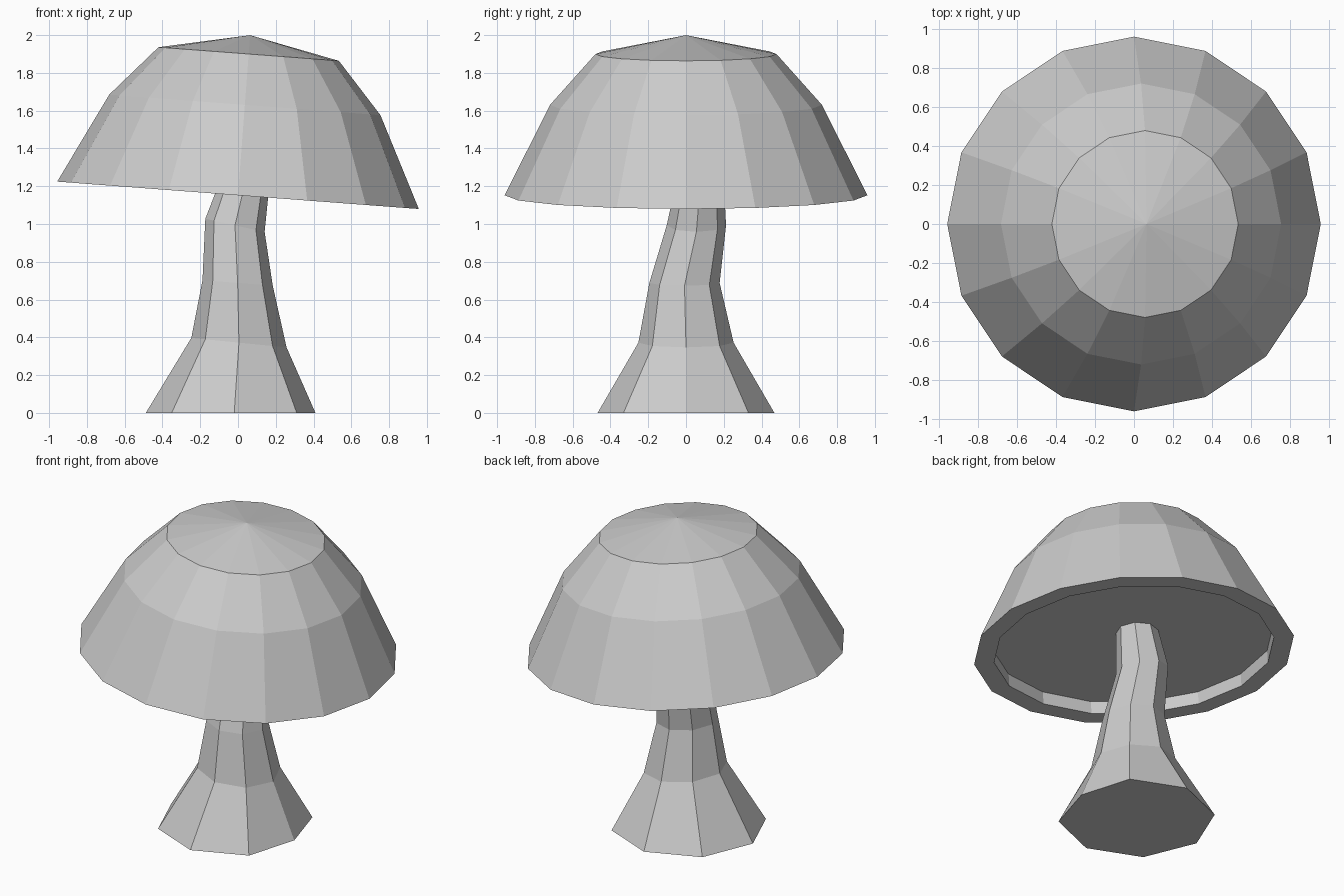
import bpy, bmesh, math
from mathutils import Matrix, Vector

if "Cube" in bpy.data.objects:
    bpy.data.objects.remove(bpy.data.objects["Cube"])

grey = bpy.data.materials.new("plain_grey")
grey.diffuse_color = (0.6, 0.6, 0.6, 1)
grey.use_nodes = True
grey.node_tree.nodes["Principled BSDF"].inputs["Base Color"].default_value = grey.diffuse_color


def ring(bm, n, radius, centre, slope=0.0):
    """Ring of n vertices; slope tilts it along x."""
    cx, cy, cz = centre
    verts = []
    for i in range(n):
        a = 2 * math.pi * i / n
        dx, dy = radius * math.cos(a), radius * math.sin(a)
        verts.append(bm.verts.new((cx + dx, cy + dy, cz + slope * dx)))
    return verts


def bridge(bm, rings):
    for lo, hi in zip(rings, rings[1:]):
        n = len(lo)
        for i in range(n):
            j = (i + 1) % n
            bm.faces.new((lo[i], lo[j], hi[j], hi[i]))


def finish(bm, name):
    bmesh.ops.recalc_face_normals(bm, faces=bm.faces[:])
    mesh = bpy.data.meshes.new(name)
    bm.to_mesh(mesh)
    bm.free()
    mesh.materials.append(grey)
    obj = bpy.data.objects.new(name, mesh)
    bpy.context.collection.objects.link(obj)
    return obj


# Cap: recessed underside, lip, domed side and shallow cone on top, tilted
bm = bmesh.new()
profile = [(0.84, 0.08), (0.84, 0.0), (0.96, 0.0), (0.72, 0.48), (0.479, 0.75)]
rings = [ring(bm, 16, r, (0, 0, h)) for r, h in profile]
bridge(bm, rings)
bm.faces.new(rings[0])
apex = bm.verts.new((0, 0, 0.85))
for i in range(16):
    bm.faces.new((rings[-1][i], rings[-1][(i + 1) % 16], apex))
tilt = Matrix.Translation(Vector((0, 0, 1.152))) @ Matrix.Rotation(math.radians(4.33), 4, 'Y')
bm.transform(tilt)
finish(bm, "mushroom_cap")

# Stem: eight-sided, flared foot, bending towards the back
bm = bmesh.new()
sections = [
    (0.468, (-0.02, 0.0, 0.0), 0.0),
    (0.252, (0.005, 0.0, 0.372), -0.10),
    (0.186, (-0.002, -0.008, 0.688), -0.08),
    (0.157, (-0.016, 0.055, 0.993), -0.22),
    (0.120, (0.050, 0.078, 1.270), -0.20),
]
rings = [ring(bm, 8, *s) for s in sections]
rings[0][0].co.x = 0.41  # foot is slightly flattened on the right
bridge(bm, rings)
bm.faces.new(rings[0])
bm.faces.new(rings[-1])
finish(bm, "mushroom_stem")
